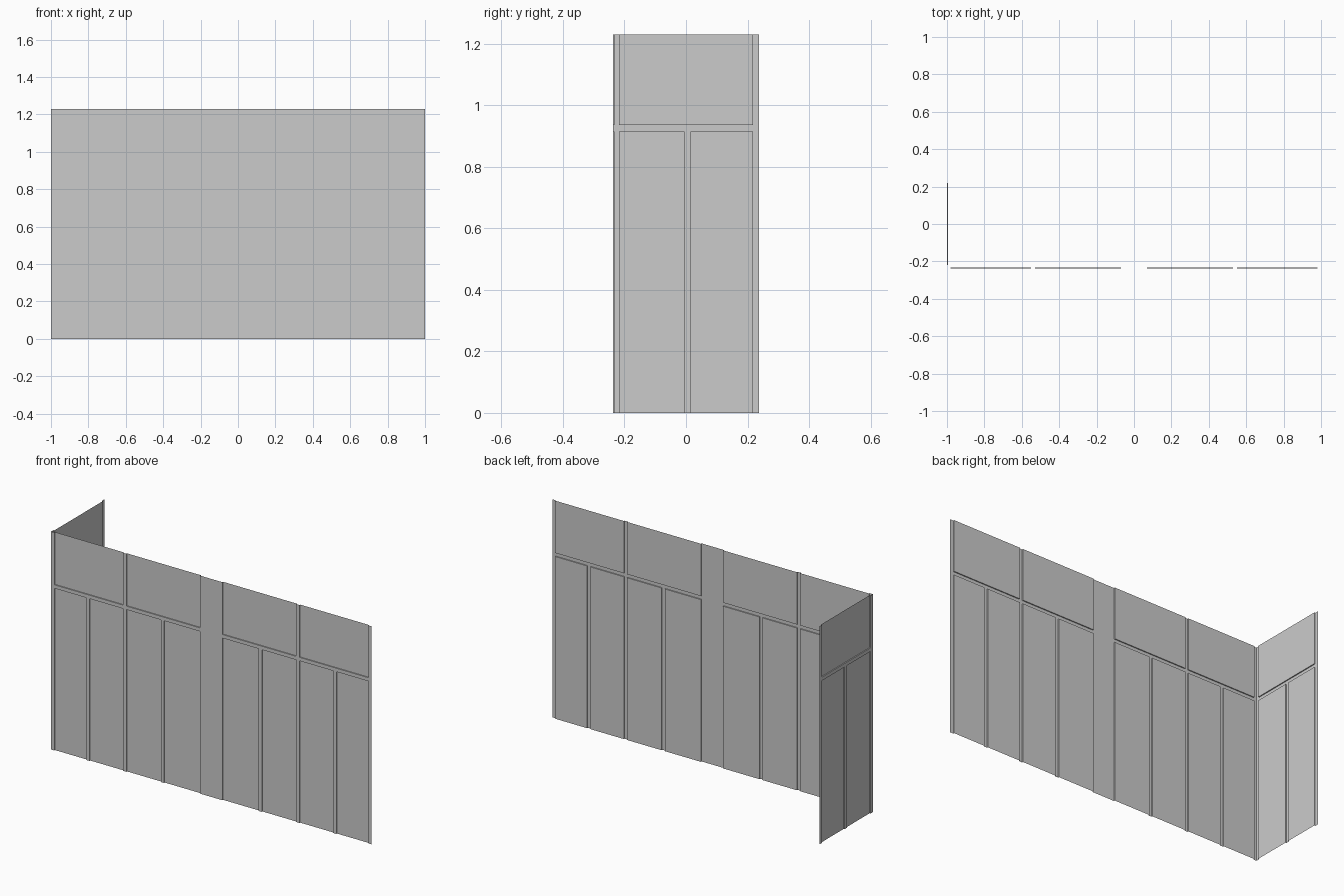
import bpy, bmesh

if "Cube" in bpy.data.objects:
    bpy.data.objects.remove(bpy.data.objects["Cube"])

W, D, H = 1.0, 0.238, 1.23      # half width, half depth, height
STEP = 0.006                    # how far the trim stands proud of the panels
RAIL = (0.915, 0.935)           # horizontal rail between lower and upper panels


def panelled_wall(name, start, end, full_posts, low_posts, place):
    """Thin stepped sheet: posts and rail stand proud, panels are recessed.
    place(u, z, depth) maps wall coordinates to space."""
    us = sorted({start, end, *(u for p in full_posts + low_posts for u in p)})
    zs = [0.0, *RAIL, H]

    def depth(i, j):
        mid = (us[i] + us[i + 1]) / 2
        inside = lambda posts: any(a < mid < b for a, b in posts)
        proud = j == 1 or inside(full_posts) or (j == 0 and inside(low_posts))
        return 0.0 if proud else STEP

    bm = bmesh.new()

    def quad(*pts):
        bm.faces.new([bm.verts.new(place(*p)) for p in pts])

    nu, nz = len(us) - 1, len(zs) - 1
    for i in range(nu):
        for j in range(nz):
            a, b, c, e, d = us[i], us[i + 1], zs[j], zs[j + 1], depth(i, j)
            quad((a, c, d), (b, c, d), (b, e, d), (a, e, d))
            # small return faces where neighbouring cells differ in depth
            if i + 1 < nu and depth(i + 1, j) != d:
                n = depth(i + 1, j)
                quad((b, c, d), (b, c, n), (b, e, n), (b, e, d))
            if j + 1 < nz and depth(i, j + 1) != d:
                n = depth(i, j + 1)
                quad((a, e, d), (b, e, d), (b, e, n), (a, e, n))
    bmesh.ops.remove_doubles(bm, verts=bm.verts, dist=0.0005)
    bmesh.ops.recalc_face_normals(bm, faces=bm.faces)
    mesh = bpy.data.meshes.new(name)
    bm.to_mesh(mesh)
    bm.free()
    obj = bpy.data.objects.new(name, mesh)
    bpy.context.collection.objects.link(obj)
    return obj


def posts(*centres):
    return [(c - 0.01, c + 0.01) for c in centres]


# long front wall with a wide centre post
panelled_wall("front_wall", -W, W,
              posts(-0.99, -0.54, 0.54, 0.99) + [(-0.07, 0.07)],
              posts(-0.77, -0.305, 0.305, 0.77),
              lambda u, z, d: (u, -D + d, z))

# short return wall on the left
panelled_wall("side_wall", -D, D,
              posts(-D + 0.01, D - 0.01),
              posts(0.005),
              lambda u, z, d: (-W + d, u, z))
